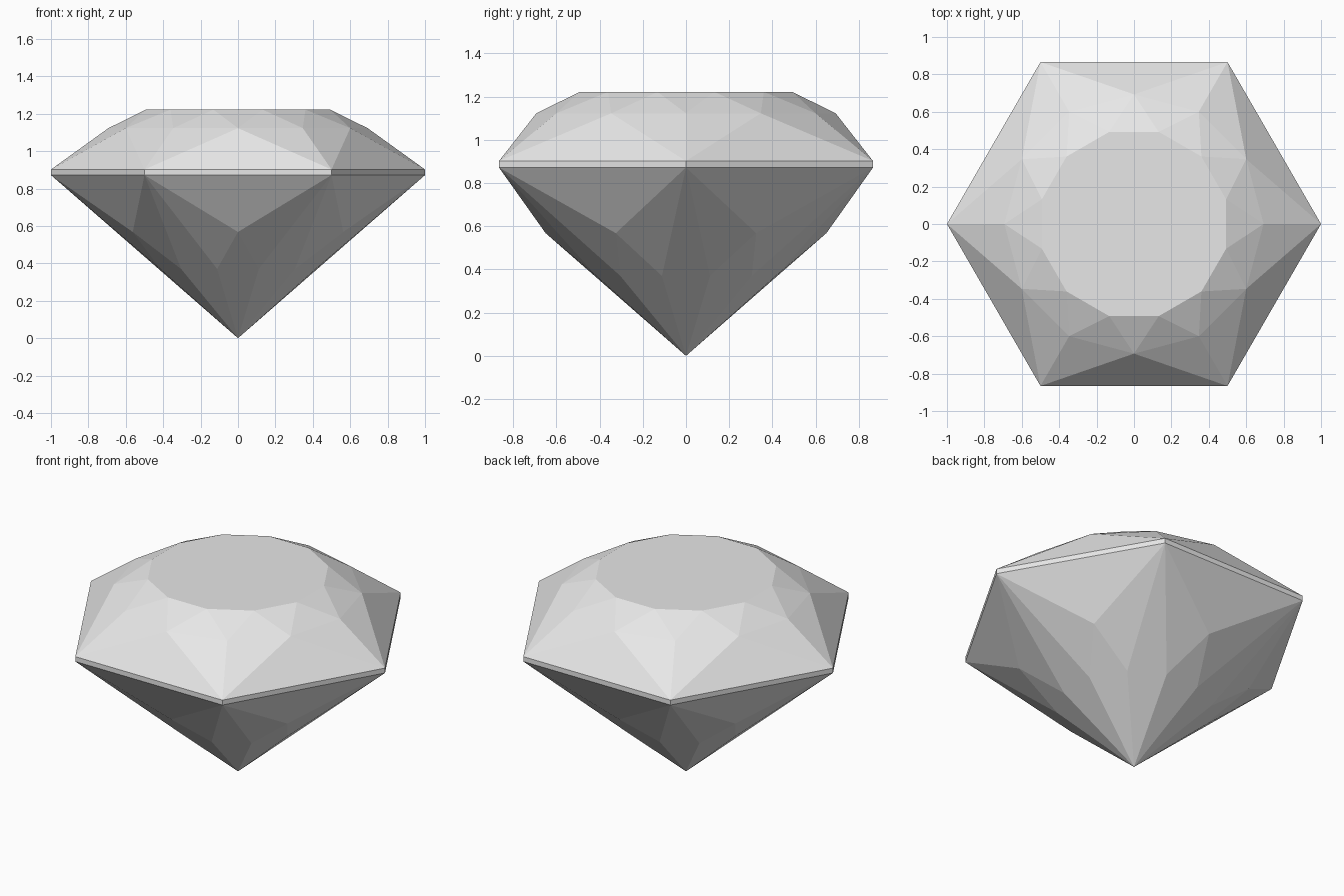
import bpy
import bmesh
from math import cos, sin, radians
from mathutils import Vector

cube = bpy.data.objects.get("Cube")
if cube:
    bpy.data.objects.remove(cube, do_unlink=True)

# One pale grey stone colour
grey = bpy.data.materials.new("pale_grey_stone")
grey.use_nodes = True
colour = (0.8, 0.8, 0.8, 1)
grey.diffuse_color = colour
grey.node_tree.nodes["Principled BSDF"].inputs["Base Color"].default_value = colour

CENTRE = Vector((0, 0, 0.8))
APEX = Vector((0, 0, 0))


def ring(radius, z):
    """Return a function giving the point of a level ring at an angle in degrees."""
    return lambda a: Vector((radius * cos(radians(a)), radius * sin(radians(a)), z))


def build(name, faces):
    """Make a flat-faceted object from corner points, facing outward."""
    bm = bmesh.new()
    for points in faces:
        bm.faces.new([bm.verts.new(p) for p in points])
    bmesh.ops.remove_doubles(bm, verts=bm.verts, dist=0.0005)
    bm.normal_update()
    for f in bm.faces:
        if f.normal.dot(f.calc_center_median() - CENTRE) < 0:
            f.normal_flip()
    mesh = bpy.data.meshes.new(name)
    bm.to_mesh(mesh)
    bm.free()
    mesh.materials.append(grey)
    obj = bpy.data.objects.new(name, mesh)
    bpy.context.collection.objects.link(obj)
    return obj


table = ring(0.51, 1.222)
star = ring(0.693, 1.123)
girdle_top = ring(1, 0.902)
girdle_low = ring(1, 0.872)
belly = ring(0.65, 0.568)
lower = ring(0.43, 0.37)

# Crown: table, ring of star facets, then facets running down to the six corners
crown = [[table(15 + 30 * k) for k in range(12)]]
for a in range(0, 360, 30):
    crown.append([star(a), table(a + 15), table(a - 15)])
    crown.append([star(a), star(a + 30), table(a + 15)])
for a in range(0, 360, 60):
    crown.append([girdle_top(a), girdle_top(a + 60), star(a + 30)])
    for side in (-30, 30):
        crown.append([girdle_top(a), star(a + side), star(a)])
build("crown", crown)

# Girdle: thin upright hexagonal band
build("girdle", [[girdle_low(a), girdle_low(a + 60), girdle_top(a + 60), girdle_top(a)]
                 for a in range(0, 360, 60)])

# Pavilion: kites meeting at the point, with triangles filling up to the girdle
pavilion = []
for a in range(0, 360, 60):
    pavilion.append([girdle_low(a), girdle_low(a + 60), belly(a + 30)])
    pavilion.append([girdle_low(a), lower(a + 15), APEX, lower(a - 15)])
    pavilion.append([belly(a + 30), lower(a + 45), APEX, lower(a + 15)])
    for side in (-1, 1):
        pavilion.append([girdle_low(a), belly(a + 30 * side), lower(a + 15 * side)])
build("pavilion", pavilion)
